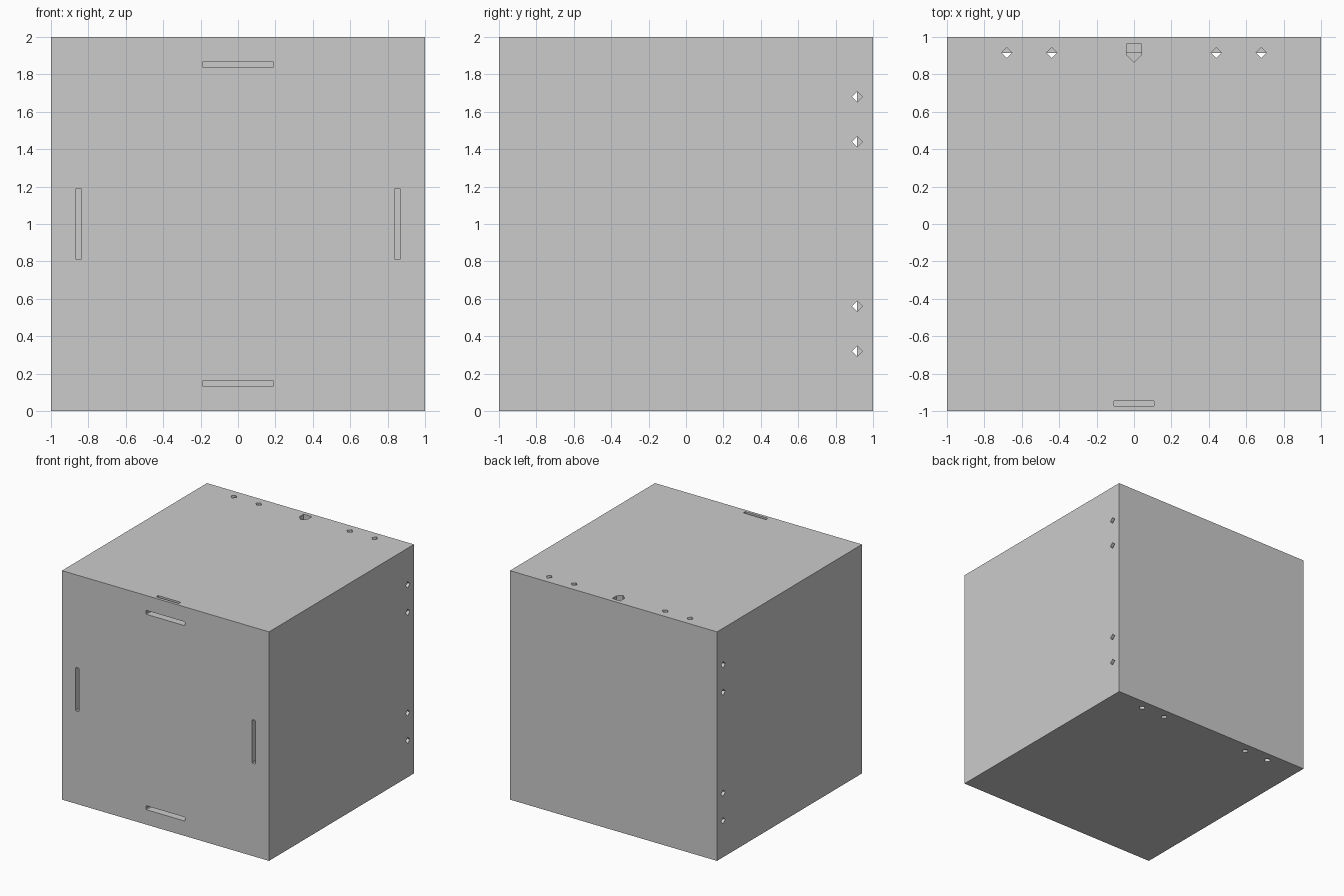
import bpy, bmesh
from mathutils import Vector

if "Cube" in bpy.data.objects:
    bpy.data.objects.remove(bpy.data.objects["Cube"])


def prism(bm, pts, axis, lo, hi):
    """Extrude a 2D outline along an axis (0=x, 1=y, 2=z) between lo and hi."""
    def put(p, h):
        c = list(p)
        c.insert(axis, h)
        return Vector(c)
    vs = [bm.verts.new(put(p, lo)) for p in pts]
    f = bm.faces.new(vs)
    r = bmesh.ops.extrude_face_region(bm, geom=[f])
    shift = put((0, 0), hi - lo)
    bmesh.ops.translate(bm, vec=shift, verts=[v for v in r['geom'] if isinstance(v, bmesh.types.BMVert)])


def finish(name, bm):
    bmesh.ops.recalc_face_normals(bm, faces=bm.faces[:])
    me = bpy.data.meshes.new(name)
    bm.to_mesh(me)
    bm.free()
    ob = bpy.data.objects.new(name, me)
    bpy.context.collection.objects.link(ob)
    return ob


def rect(cx, cy, hx, hy, c=0.0):
    """Rectangle outline with optional clipped corners."""
    if c == 0:
        return [(cx - hx, cy - hy), (cx + hx, cy - hy), (cx + hx, cy + hy), (cx - hx, cy + hy)]
    return [(cx - hx + c, cy - hy), (cx + hx - c, cy - hy), (cx + hx, cy - hy + c), (cx + hx, cy + hy - c),
            (cx + hx - c, cy + hy), (cx - hx + c, cy + hy), (cx - hx, cy + hy - c), (cx - hx, cy - hy + c)]


def diamond(cx, cy, r):
    return [(cx - r, cy), (cx, cy - r), (cx + r, cy), (cx, cy + r)]


# hollow box body
bm = bmesh.new()
prism(bm, rect(0, 0, 1, 1), 2, 0, 2)
body = finish("box_body", bm)

# interior cavity
bm = bmesh.new()
prism(bm, rect(0, -0.0025, 0.94, 0.9175), 2, 0.06, 1.94)
cavity = finish("cavity_cutter", bm)

bm = bmesh.new()
# front slots
for s in (-1, 1):
    prism(bm, rect(s * 0.853, 1, 0.017, 0.19, 0.006), 1, -1.1, -0.85)
    prism(bm, rect(0, 1 + s * 0.853, 0.19, 0.017, 0.006), 1, -1.1, -0.85)
# finger slot on the top
prism(bm, rect(0, -0.96, 0.11, 0.014, 0.005), 2, 1.95, 2.1)
# diamond holes along the back edge of all four sides
for p in (-0.68, -0.44, 0.44, 0.68):
    for lo, hi in ((-0.1, 0.09), (1.91, 2.1)):
        prism(bm, diamond(p, 0.915, 0.028), 2, lo, hi)
    for lo, hi in ((-1.1, -0.91), (0.91, 1.1)):
        prism(bm, diamond(0.915, 1 + p, 0.028), 0, lo, hi)
# cable opening on the top
prism(bm, [(-0.04, 0.963), (-0.04, 0.905), (0, 0.866), (0.04, 0.905), (0.04, 0.963)], 2, 1.9, 2.1)
holes = finish("hole_cutter", bm)

for cutter in (cavity, holes):
    m = body.modifiers.new("cut", 'BOOLEAN')
    m.operation = 'DIFFERENCE'
    m.solver = 'EXACT'
    m.object = cutter
    cutter.hide_render = True
    cutter.hide_viewport = False
    cutter.display_type = 'WIRE'

# bake the cuts and drop the helpers
dg = bpy.context.evaluated_depsgraph_get()
cut = bpy.data.meshes.new_from_object(body.evaluated_get(dg))
body.modifiers.clear()
body.data = cut
for cutter in (cavity, holes):
    bpy.data.objects.remove(cutter)
